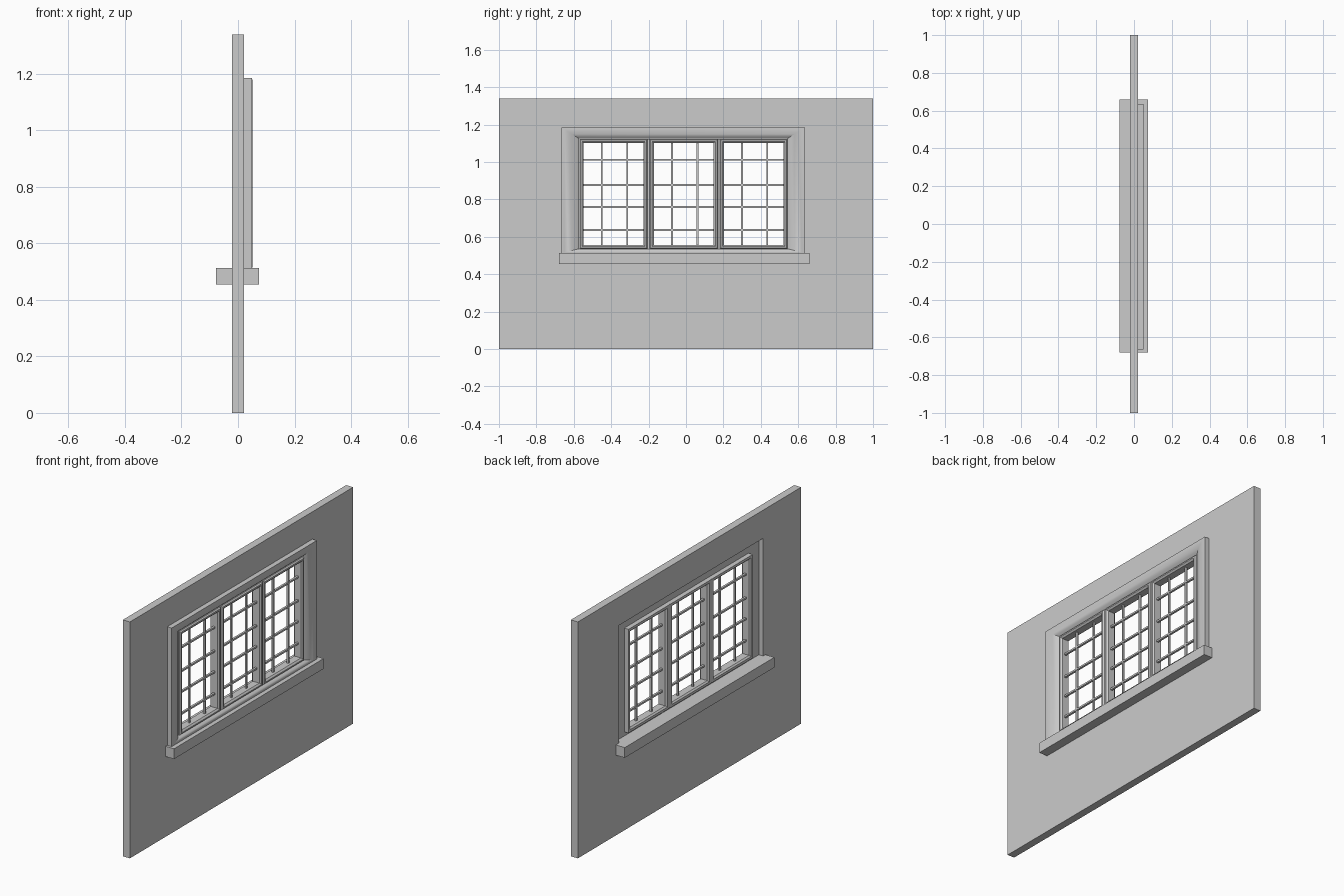
import bpy, bmesh, math

if "Cube" in bpy.data.objects:
    bpy.data.objects.remove(bpy.data.objects["Cube"])


def finish(name, bm, smooth=True):
    bmesh.ops.recalc_face_normals(bm, faces=bm.faces)
    me = bpy.data.meshes.new(name)
    bm.to_mesh(me)
    bm.free()
    ob = bpy.data.objects.new(name, me)
    bpy.context.collection.objects.link(ob)
    if smooth:
        bpy.ops.object.select_all(action='DESELECT')
        ob.select_set(True)
        bpy.context.view_layer.objects.active = ob
        bpy.ops.object.shade_smooth_by_angle(angle=math.radians(30))
    return ob


def ring_frame(name, loops, smooth=True):
    """Closed frame through rectangular loops given as (y0, y1, z0, z1, x)."""
    bm = bmesh.new()
    rings = []
    for y0, y1, z0, z1, x in loops:
        rings.append([bm.verts.new((x, y, z)) for y, z in
                      ((y0, z0), (y1, z0), (y1, z1), (y0, z1))])
    for a, b in zip(rings, rings[1:] + rings[:1]):
        for i in range(4):
            j = (i + 1) % 4
            bm.faces.new((a[i], a[j], b[j], b[i]))
    return finish(name, bm, smooth)


def box(name, x0, x1, y0, y1, z0, z1):
    bm = bmesh.new()
    bmesh.ops.create_cube(bm, size=1)
    for v in bm.verts:
        v.co = ((x0 + x1) / 2 + v.co.x * (x1 - x0),
                (y0 + y1) / 2 + v.co.y * (y1 - y0),
                (z0 + z1) / 2 + v.co.z * (z1 - z0))
    return finish(name, bm, False)


def inset(y0, y1, z0, z1, profile, bottom=1.0):
    return [(y0 + d, y1 - d, z0 + d * bottom, z1 - d * 0.65 if bottom < 1 else z1 - d, x)
            for d, x in profile]


# Wall with a rectangular opening
T = 0.022
OUT = (-1.0, 1.0, 0.0, 1.34)
HOLE = (-0.66, 0.63, 0.49, 1.18)
ring_frame("wall", [(*OUT, -T), (*OUT, T), (*HOLE, T), (*HOLE, -T)], False)

# Sill running through the wall
box("sill", -0.078, 0.075, -0.68, 0.66, 0.455, 0.513)

# Moulded surround on the outside, thin along its bottom
ring_frame("surround", inset(-0.665, 0.635, 0.513, 1.185, [
    (0, 0.005), (0, 0.05), (0.015, 0.051), (0.035, 0.049), (0.055, 0.045),
    (0.075, 0.037), (0.093, 0.026), (0.093, 0.005)], bottom=0.25))

# Three casements with a grid of thin glazing bars
Z0, Z1 = 0.535, 1.123
BAR = 0.005
casements = [(-0.569, -0.205), (-0.194, 0.170), (0.181, 0.543)]
for n, (y0, y1) in enumerate(casements, 1):
    ring_frame(f"casement_{n}", inset(y0, y1, Z0, Z1, [
        (0, -0.02), (0, 0.030), (0.005, 0.037), (0.013, 0.038),
        (0.022, 0.030), (0.022, -0.012), (0.014, -0.02)]))
    for k, f in enumerate((0.325, 0.70), 1):
        y = y0 + f * (y1 - y0)
        box(f"upright_bar_{n}_{k}", 0.005, 0.015, y - BAR, y + BAR, Z0 + 0.015, Z1 - 0.015)
    for k, z in enumerate((0.636, 0.76, 0.878, 1.012), 1):
        box(f"cross_bar_{n}_{k}", 0.004, 0.016, y0 + 0.015, y1 - 0.015, z - BAR, z + BAR)

# Mullions filling the gaps between casements
for n in range(2):
    box(f"mullion_{n + 1}", -0.018, 0.03, casements[n][1] - 0.004,
        casements[n + 1][0] + 0.004, Z0, Z1)
